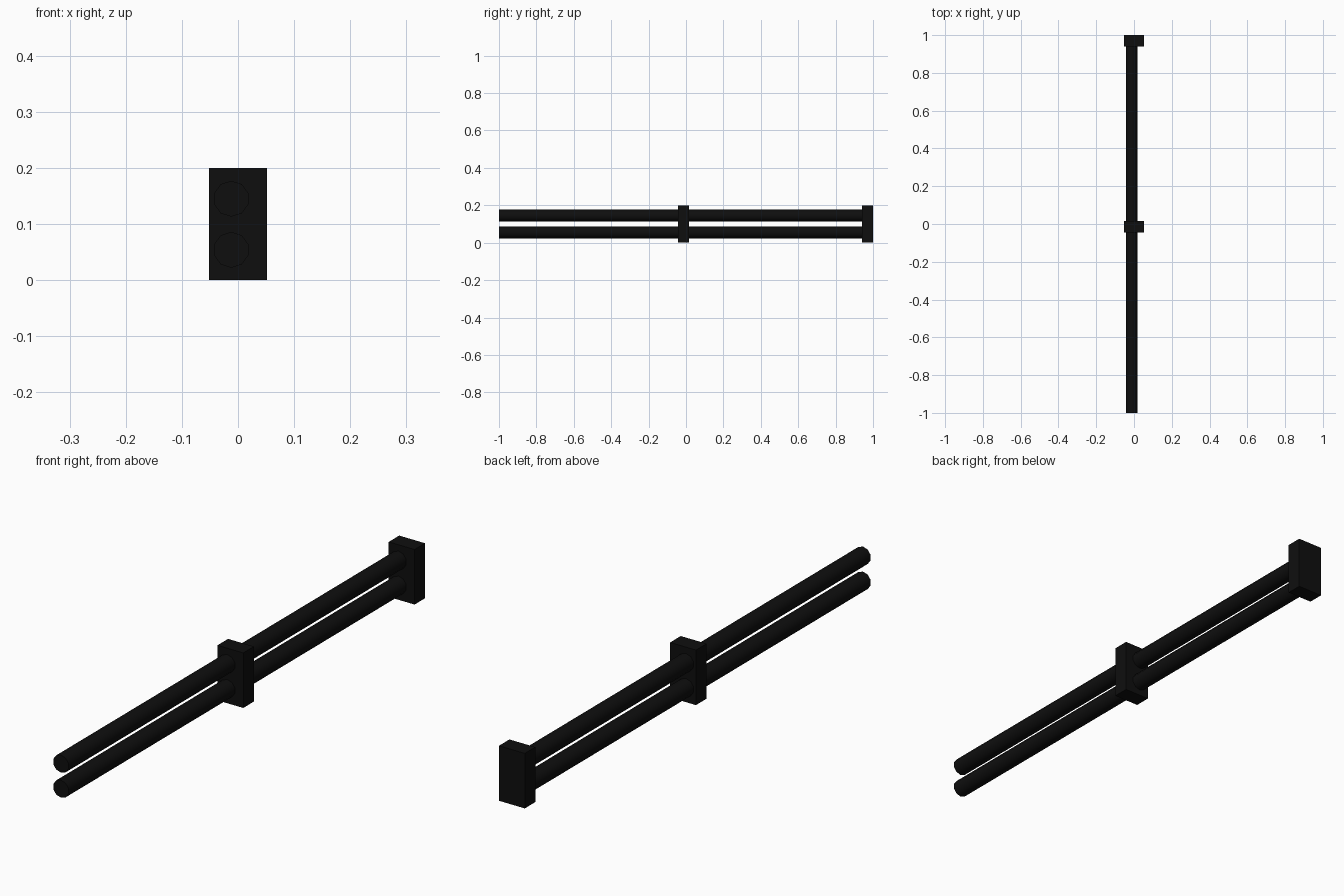
import bpy
import math

if "Cube" in bpy.data.objects:
    bpy.data.objects.remove(bpy.data.objects["Cube"])

# Single near-black finish
black = bpy.data.materials.new("matte_black")
black.diffuse_color = (0.0045, 0.0045, 0.0045, 1)
black.use_nodes = True
black.node_tree.nodes["Principled BSDF"].inputs["Base Color"].default_value = black.diffuse_color


def block(name, y_min, y_max):
    bpy.ops.mesh.primitive_cube_add(size=1, location=(0, (y_min + y_max) / 2, 0.1))
    o = bpy.context.object
    o.name = name
    o.scale = (0.104, y_max - y_min, 0.2)
    bpy.ops.object.transform_apply(location=False, rotation=False, scale=True)
    o.data.materials.append(black)


def rod(name, z, y_min=-1.0, y_max=0.98):
    bpy.ops.mesh.primitive_cylinder_add(
        vertices=10, radius=0.032, depth=y_max - y_min,
        location=(-0.012, (y_min + y_max) / 2, z), rotation=(math.pi / 2, 0, 0))
    o = bpy.context.object
    o.name = name
    o.data.materials.append(black)
    bpy.ops.object.shade_smooth_by_angle(angle=math.radians(40))


# Two parallel tubes
rod("lower_tube", 0.054)
rod("upper_tube", 0.145)

# Clamp blocks at the middle and the rear end
block("middle_clamp", -0.044, 0.017)
block("rear_end_block", 0.94, 1.0)
